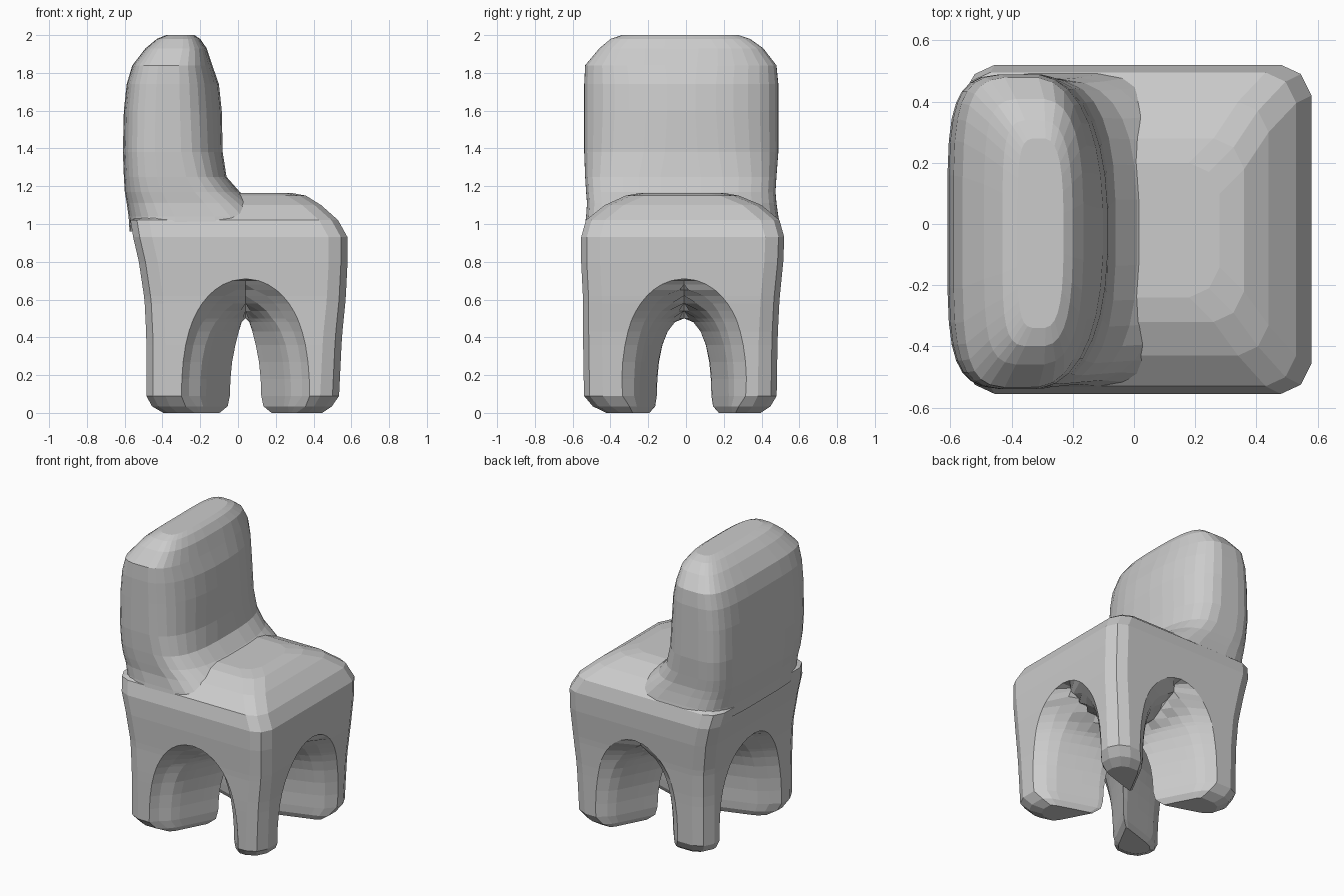
import bpy, bmesh
from math import sin, cos, pi, sqrt

if "Cube" in bpy.data.objects:
    bpy.data.objects.remove(bpy.data.objects["Cube"])

CX, CY = .04, -.01          # where the four archways meet
JOIN = .71                  # height where the legs become the seat

# outer outline by height: z, x0, x1, y0, y1
BLOCK = [(0.0, -.44, .48, -.46, .43), (.04, -.47, .51, -.51, .46),
         (.09, -.485, .535, -.54, .48), (.4, -.485, .55, -.545, .485),
         (.6, -.495, .57, -.545, .495), (.8, -.525, .58, -.555, .515),
         (.93, -.555, .58, -.555, .52), (1.02, -.57, .53, -.53, .495),
         (1.1, -.35, .44, -.43, .4), (1.15, -.2, .36, -.32, .28),
         (1.165, -.12, .28, -.24, .2)]


def extents(z):
    for a, b in zip(BLOCK, BLOCK[1:]):
        if a[0] <= z <= b[0]:
            t = (z - a[0]) / (b[0] - a[0])
            return [p + (q - p) * t for p, q in zip(a[1:], b[1:])]


def loft(name, rings, cap_start, cap_end, skip=None):
    """Skin rings of equal point count; skip(face points) leaves a face out."""
    bm = bmesh.new()
    vs = [[bm.verts.new(p) for p in r] for r in rings]
    n = len(vs[0])
    for a, b in zip(vs, vs[1:]):
        for i in range(n):
            j = (i + 1) % n
            quad = (a[i], a[j], b[j], b[i])
            if not (skip and skip([v.co for v in quad])):
                bm.faces.new(quad)
    if cap_start:
        bm.faces.new(vs[0][::-1])
    if cap_end:
        bm.faces.new(vs[-1])
    bmesh.ops.recalc_face_normals(bm, faces=bm.faces)
    me = bpy.data.meshes.new(name)
    bm.to_mesh(me)
    bm.free()
    ob = bpy.data.objects.new(name, me)
    bpy.context.collection.objects.link(ob)
    return ob


def corner(x, y, sx, sy):
    """Softened corner, ordered from the y face round to the x face."""
    return [(x - sx * .1, y), (x - sx * .035, y - sy * .03), (x, y - sy * .1)]


def arch_width(d, z, inner):
    """Half width of a flared, round-lipped archway at distance d from its centre."""
    t = max(0, min(1, (d - .1) / .42))
    lip = max(0, min(1, (d - .4) / .1)) ** 2
    w = inner + (.28 - inner) * t + .06 * lip
    h = .5 + .15 * t ** 1.3 + (JOIN - .65) * lip
    return w * sqrt(max(0, 1 - (z / h) ** 3))


def leg_ring(z, sx, sy):
    x0, x1, y0, y1 = extents(z)
    ex, ey = (x1 if sx > 0 else x0), (y1 if sy > 0 else y0)
    lx, ly = abs(ex - CX), abs(ey - CY)
    wf, ws = arch_width(0, z, .06), arch_width(0, z, .145)
    pts, steps = [], 8
    for i in range(steps + 1):                      # wall of the front/back arch
        d = ws + (ly - ws) * i / steps
        pts.append((CX + sx * arch_width(d, z, .06), CY + sy * d))
    pts += corner(ex, ey, sx, sy)
    for i in range(steps, 0, -1):                   # wall of the side arch
        d = wf + (lx - wf) * i / steps
        pts.append((CX + sx * d, CY + sy * arch_width(d, z, .145)))
    if z < .09:                                     # rounded foot
        k = .75 + .25 * sqrt(1 - (1 - z / .09) ** 2)
        mx, my = CX + sx * .3, CY + sy * .3
        pts = [(mx + (x - mx) * k, my + (y - my) * k) for x, y in pts]
    return [(x, y, z) for x, y in pts]


def inner_plane(cos_):
    """True for faces buried where neighbouring legs have merged."""
    return (all(abs(c.x - CX) < 1e-4 for c in cos_)
            or all(abs(c.y - CY) < 1e-4 for c in cos_))


# legs: pillars standing diagonally, spreading into arches
LEVELS = [0, .035, .09, .18, .27, .36, .43, .48, .5, .54, .58, .62, .65,
          .68, .7, JOIN]
for fb, sy in (("front", -1), ("back", 1)):
    for lr, sx in (("left", -1), ("right", 1)):
        loft(f"{fb}_{lr}_leg", [leg_ring(z, sx, sy) for z in LEVELS],
             True, False, inner_plane)


# seat: rounded block on top of the legs
def seat_ring(z):
    x0, x1, y0, y1 = extents(z)
    pts = (corner(x1, y1, 1, 1) + corner(x1, y0, 1, -1)[::-1]
           + corner(x0, y0, -1, -1) + corner(x0, y1, -1, 1)[::-1])
    return [(x, y, z) for x, y in pts]


loft("seat", [seat_ring(z) for z in
              (JOIN, .8, .93, .98, 1.02, 1.06, 1.1, 1.15, 1.165)], False, True)


# backrest: superellipse sections, rounder in front and squarer behind
def back_ring(z, x0, x1, y0, y1, n_front, count=32):
    pts = []
    for i in range(count):
        c, s = cos(2 * pi * (i + .5) / count), sin(2 * pi * (i + .5) / count)
        e = 2 / (n_front if c > 0 else 4.5)
        u = (1 if c > 0 else -1) * abs(c) ** e
        v = (1 if s > 0 else -1) * abs(s) ** e
        pts.append(((x0 + x1 + u * (x1 - x0)) / 2,
                    (y0 + y1 + v * (y1 - y0)) / 2, z))
    return pts


BACK = [(.96, -.575, .2, -.54, .505, 3), (1.04, -.58, .17, -.53, .49, 3),
        (1.11, -.59, .09, -.525, .48, 3), (1.17, -.6, .01, -.53, .475, 3),
        (1.25, -.605, -.06, -.535, .48, 3),
        (1.38, -.61, -.08, -.54, .49, 2.6), (1.6, -.605, -.085, -.54, .49, 2.4),
        (1.74, -.59, -.1, -.54, .49, 2.4), (1.84, -.56, -.135, -.535, .48, 2.6),
        (1.93, -.49, -.165, -.46, .41, 3), (1.98, -.43, -.2, -.4, .34, 3),
        (2.0, -.38, -.23, -.34, .28, 3)]
loft("backrest", [back_ring(*r) for r in BACK], False, True)
